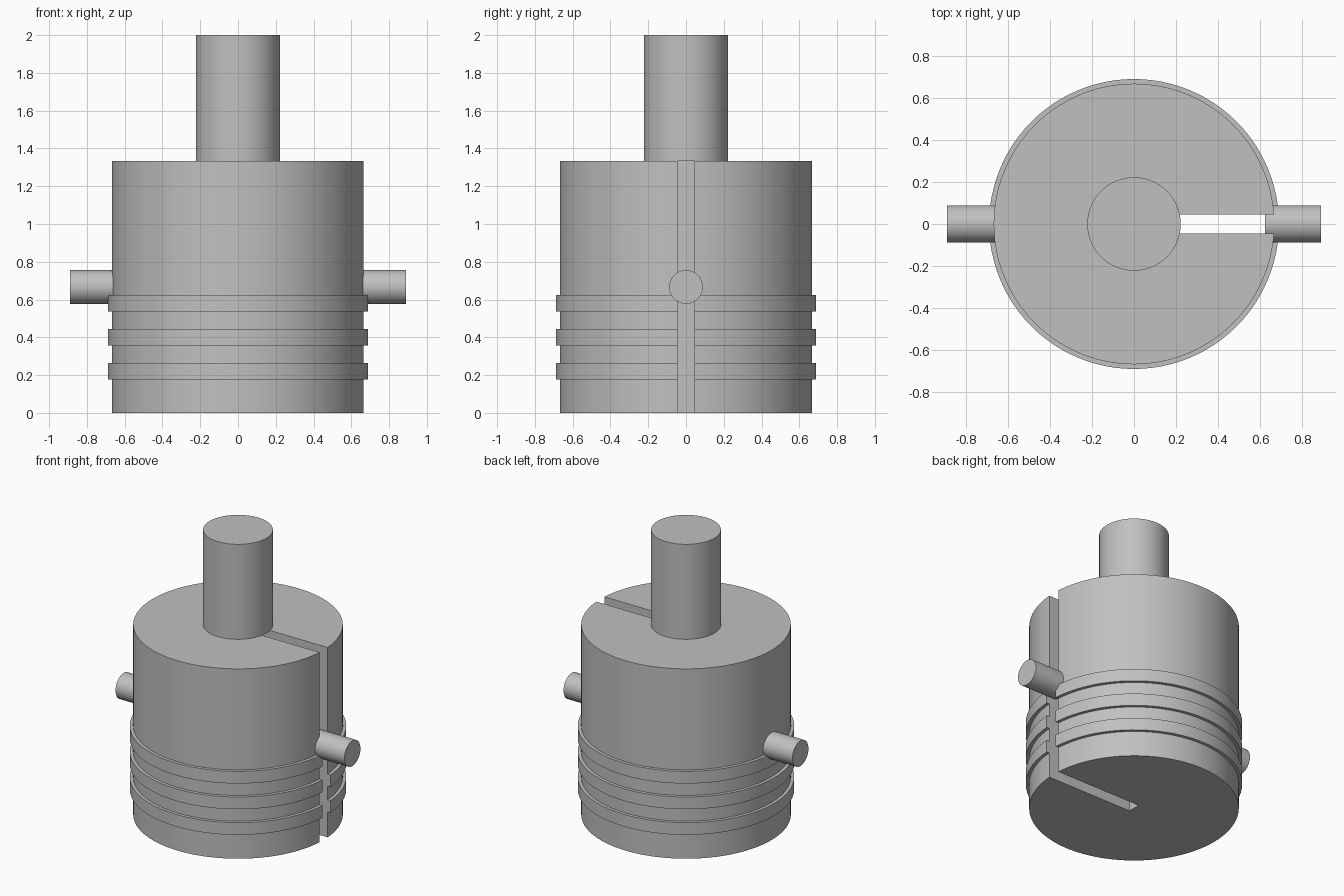
import bpy
import math

SIDES = 96
if "Cube" in bpy.data.objects:
    bpy.data.objects.remove(bpy.data.objects["Cube"], do_unlink=True)

# Single grey metal
metal = bpy.data.materials.new("grey_metal")
metal.use_nodes = True
GREY = (0.53, 0.53, 0.53, 1)
metal.diffuse_color = GREY
metal.node_tree.nodes["Principled BSDF"].inputs["Base Color"].default_value = GREY


def lathe(name, profile):
    """Closed solid turned around z from (radius, height) points."""
    verts, faces = [], []
    for r, z in profile:
        for i in range(SIDES):
            a = math.tau * i / SIDES
            verts.append((r * math.cos(a), r * math.sin(a), z))
    for k in range(len(profile) - 1):
        for i in range(SIDES):
            j = (i + 1) % SIDES
            low, high = k * SIDES, (k + 1) * SIDES
            faces.append((low + i, low + j, high + j, high + i))
    faces.append(tuple(reversed(range(SIDES))))
    faces.append(tuple(range(len(verts) - SIDES, len(verts))))
    mesh = bpy.data.meshes.new(name)
    mesh.from_pydata(verts, [], faces)
    mesh.materials.append(metal)
    obj = bpy.data.objects.new(name, mesh)
    bpy.context.collection.objects.link(obj)
    return obj


def activate(obj):
    bpy.ops.object.select_all(action="DESELECT")
    obj.select_set(True)
    bpy.context.view_layer.objects.active = obj


def smooth(obj):
    activate(obj)
    bpy.ops.object.shade_smooth_by_angle(angle=math.radians(30))


# Body with three raised bands
BODY_R, BAND_R, BODY_H = 0.667, 0.689, 1.333
profile = [(BODY_R, 0)]
for bottom in (0.178, 0.358, 0.538):
    top = bottom + 0.086
    profile += [(BODY_R, bottom), (BAND_R, bottom), (BAND_R, top), (BODY_R, top)]
profile.append((BODY_R, BODY_H))
body = lathe("banded_body", profile)

# Full-height slot from the axis out to the left side
bpy.ops.mesh.primitive_cube_add(size=1, location=(0.5, 0, BODY_H / 2))
cutter = bpy.context.object
cutter.name = "slot_cutter"
cutter.scale = (1, 0.089, 2)
cutter.hide_render = True
cut = body.modifiers.new("slot", "BOOLEAN")
cut.operation = "DIFFERENCE"
cut.solver = "EXACT"
cut.object = cutter
activate(body)
bpy.ops.object.modifier_apply(modifier=cut.name)
bpy.data.objects.remove(cutter, do_unlink=True)
smooth(body)

# Upright rod
smooth(lathe("top_rod", [(0.222, BODY_H), (0.222, 2)]))

# Side pins
for name, side in (("left_pin", 1), ("right_pin", -1)):
    pin = lathe(name, [(0.089, 0.622), (0.089, 0.889)])
    pin.rotation_euler.y = side * math.pi / 2
    pin.location.z = BODY_H / 2
    smooth(pin)
